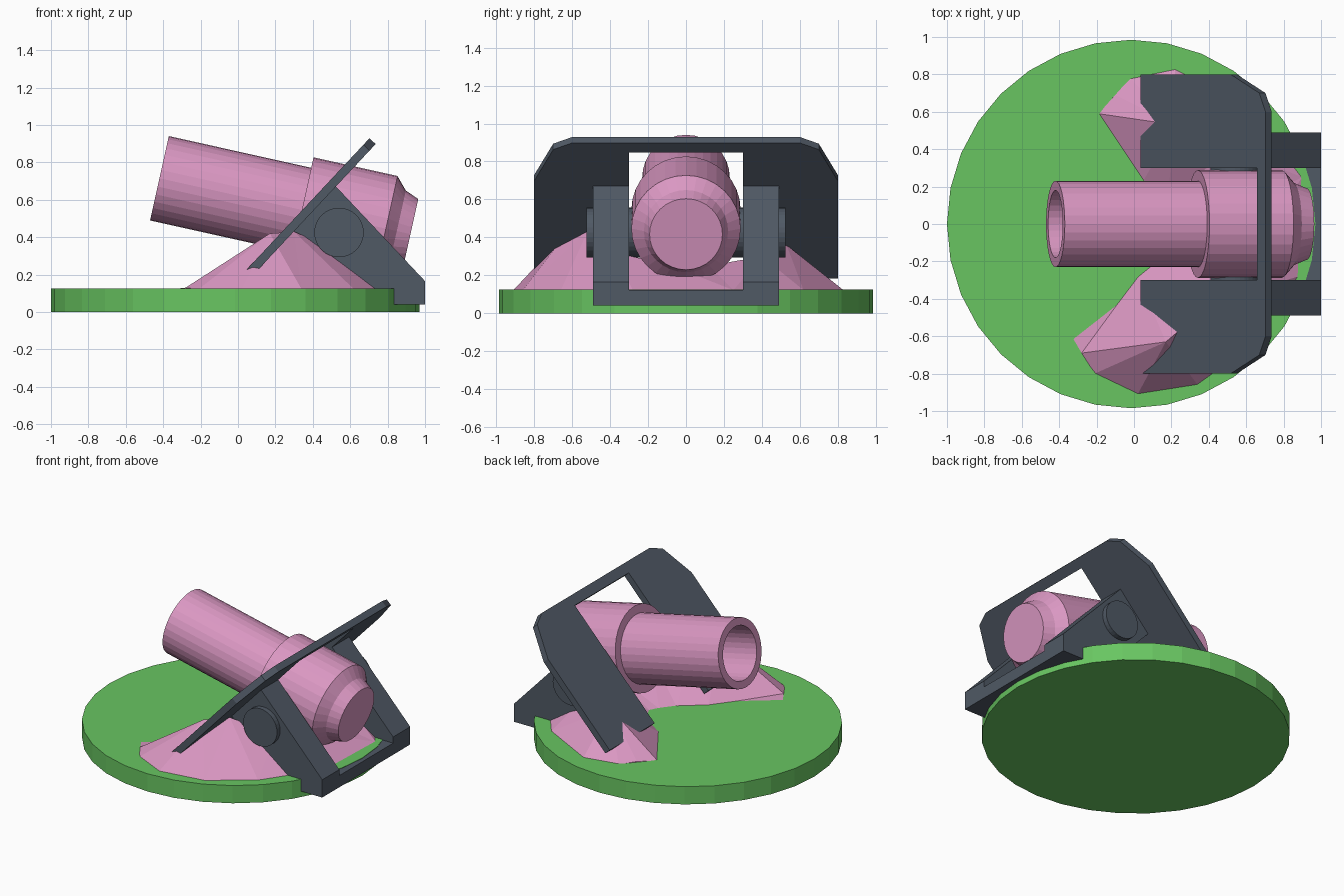
import bpy, bmesh, math
from mathutils import Matrix, Vector

if "Cube" in bpy.data.objects:
    bpy.data.objects.remove(bpy.data.objects["Cube"])


def material(name, rgb):
    m = bpy.data.materials.new(name)
    m.diffuse_color = (*rgb, 1)
    m.use_nodes = True
    m.node_tree.nodes["Principled BSDF"].inputs["Base Color"].default_value = m.diffuse_color
    return m


GREEN = material("green", (0.14, 0.56, 0.12))
PINK = material("pink", (0.70, 0.31, 0.54))
SLATE = material("slate", (0.08, 0.10, 0.13))


def finish(name, bm, mat):
    bmesh.ops.recalc_face_normals(bm, faces=bm.faces[:])
    me = bpy.data.meshes.new(name)
    bm.to_mesh(me)
    bm.free()
    me.materials.append(mat)
    ob = bpy.data.objects.new(name, me)
    bpy.context.collection.objects.link(ob)
    return ob


def lathe(name, profile, origin, axis, mat, sides=32):
    """Spin (radius, distance) points around an axis; both ends are capped."""
    bm = bmesh.new()
    turn = Vector((0, 0, 1)).rotation_difference(Vector(axis)).to_matrix().to_4x4()
    m = Matrix.Translation(origin) @ turn
    angles = [2 * math.pi * i / sides for i in range(sides)]
    rings = [[bm.verts.new(m @ Vector((r * math.cos(a), r * math.sin(a), d))) for a in angles]
             for r, d in profile]
    for p, q in zip(rings, rings[1:]):
        for i in range(sides):
            j = (i + 1) % sides
            bm.faces.new((p[i], p[j], q[j], q[i]))
    bm.faces.new(rings[0])
    bm.faces.new(rings[-1])
    return finish(name, bm, mat)


def prism(name, outline, offset, mat):
    """Extrude a flat outline of 3D points by an offset."""
    bm = bmesh.new()
    face = bm.faces.new([bm.verts.new(p) for p in outline])
    new = bmesh.ops.extrude_face_region(bm, geom=[face], use_keep_orig=True)["geom"]
    bmesh.ops.translate(bm, vec=offset, verts=[v for v in new if isinstance(v, bmesh.types.BMVert)])
    return finish(name, bm, mat)


# Ground disc
lathe("base_disc", [(0.985, 0), (0.985, 0.125)], (-0.015, 0, 0), (0, 0, 1), GREEN)

# Tilted barrel with a hollow bore and stepped breech
lathe("barrel", [(0.18, 0.75), (0.18, 0), (0.231, 0), (0.231, 0.78), (0.288, 0.78),
                 (0.288, 1.24), (0.222, 1.30), (0.192, 1.375)],
      (-0.42, 0, 0.715), (0.976, 0, -0.217), PINK)

# Pivot pin through both brackets
lathe("pivot_pin", [(0.132, 0), (0.132, 1.05)], (0.54, -0.525, 0.425), (0, 1, 0), SLATE)

# Side brackets and the bar joining them
bracket = [(0.52, 0.675), (1.0, 0.165), (1.0, 0.04), (0.835, 0.04), (0.835, 0.122),
           (0.58, 0.122), (0.29, 0.43)]
for side, y in (("front", -0.49), ("back", 0.30)):
    prism(side + "_bracket", [(x, y, z) for x, z in bracket], (0, 0.19, 0), SLATE)
bar = [(0.835, 0.04), (1.0, 0.04), (1.0, 0.122), (0.835, 0.122)]
prism("bracket_bar", [(x, -0.30, z) for x, z in bar], (0, 0.60, 0), SLATE)

# Sloping shield plate: half outline as (y, distance up the slope), mirrored
half = [(0.30, 0.91), (0.30, 0), (0.80, 0), (0.80, 0.705), (0.70, 0.93), (0.60, 0.978)]
outline = half + [(-y, s) for y, s in reversed(half)]
prism("shield", [(0.035 + 0.683 * s, y, 0.215 + 0.730 * s) for y, s in outline],
      (0.033, 0, -0.031), SLATE)

# Horseshoe mound: outer foot, ridge with height, inner foot
FLOOR = 0.122
sections = [
    ((-0.21, -0.80), (-0.28, -0.69, 0.13), (-0.35, -0.57)),
    ((0.02, -0.91), (0.17, -0.63, 0.42), (0.02, -0.28)),
    ((0.34, -0.86), (0.30, -0.52, 0.43), (0.18, -0.15)),
    ((0.62, -0.66), (0.55, -0.38, 0.32), (0.25, -0.06)),
    ((0.88, -0.28), (0.65, -0.10, 0.26), (0.28, 0.00)),
    ((0.90, 0.25), (0.62, 0.12, 0.25), (0.25, 0.06)),
    ((0.62, 0.62), (0.52, 0.40, 0.30), (0.18, 0.14)),
    ((0.22, 0.83), (0.22, 0.53, 0.36), (0.05, 0.23)),
    ((-0.02, 0.78), (-0.10, 0.69, 0.13), (-0.19, 0.59)),
]
bm = bmesh.new()
rows = [[bm.verts.new((*o, FLOOR)), bm.verts.new(r), bm.verts.new((*i, FLOOR))]
        for o, r, i in sections]
for a, b in zip(rows, rows[1:]):
    for k in range(3):
        n = (k + 1) % 3
        bm.faces.new((a[k], a[n], b[n], b[k]))
bm.faces.new(rows[0])
bm.faces.new(rows[-1])
bmesh.ops.triangulate(bm, faces=bm.faces[:])
finish("earth_mound", bm, PINK)
